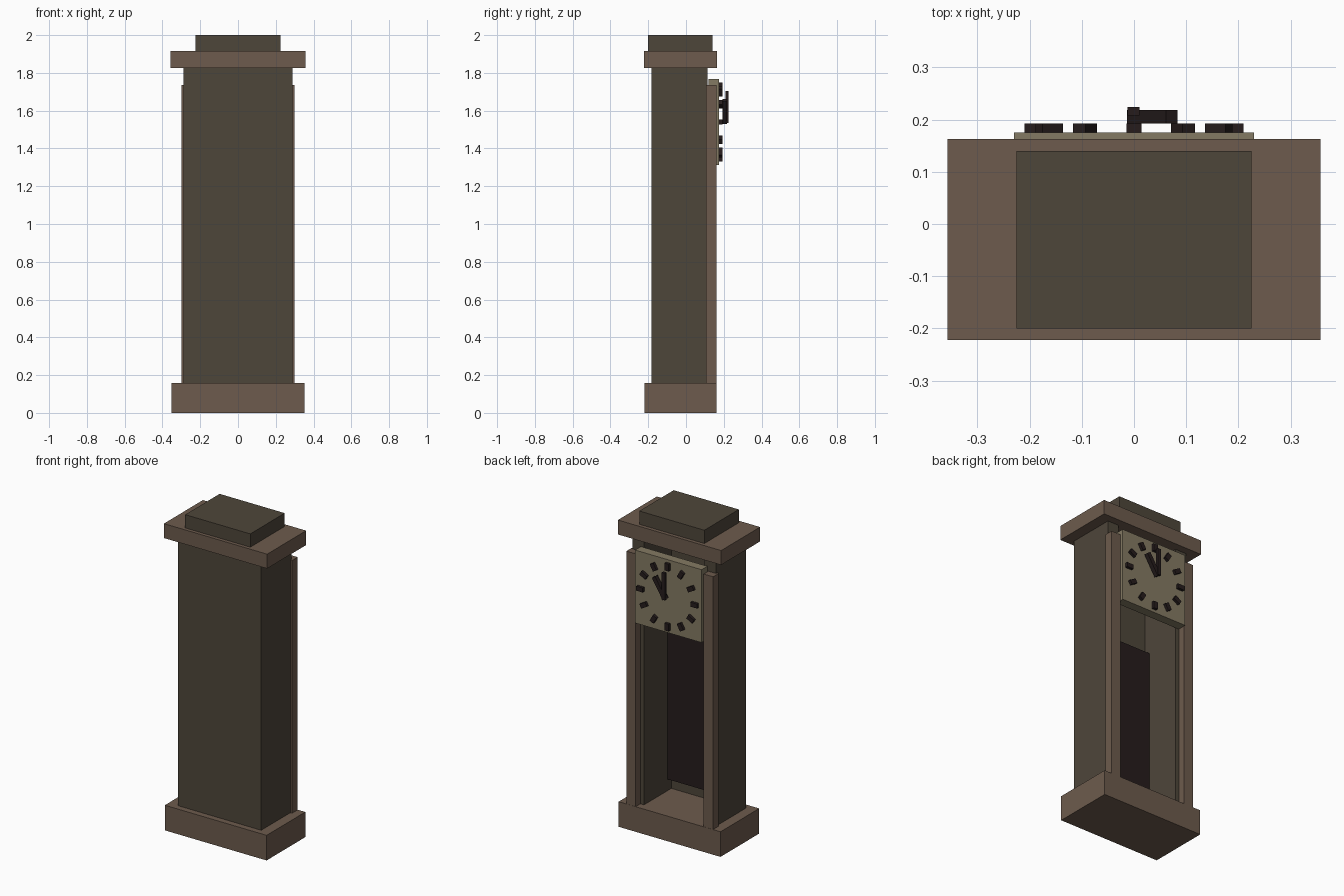
import bpy
from math import sin, cos, radians, pi
from mathutils import Matrix, Vector

old = bpy.data.objects.get("Cube")
if old:
    bpy.data.objects.remove(old, do_unlink=True)


def material(name, rgb):
    mat = bpy.data.materials.new(name)
    mat.use_nodes = True
    color = (*rgb, 1)
    mat.diffuse_color = color
    mat.node_tree.nodes["Principled BSDF"].inputs["Base Color"].default_value = color
    return mat


dark_wood = material("dark wood", (0.076, 0.061, 0.042))
light_wood = material("light wood", (0.153, 0.105, 0.074))
ivory = material("aged ivory", (0.231, 0.195, 0.125))
black = material("near black", (0.019, 0.012, 0.012))


def box(name, x, y, z, mat, turn=0.0, pivot=(0, 0, 0)):
    """Box from (min, max) ranges, turned about the y axis through a pivot."""
    bpy.ops.mesh.primitive_cube_add(size=1)
    obj = bpy.context.object
    obj.name = name
    size = Matrix.Diagonal((x[1] - x[0], y[1] - y[0], z[1] - z[0], 1))
    middle = Vector((sum(x) / 2, sum(y) / 2, sum(z) / 2))
    obj.data.transform(Matrix.Translation(middle) @ size)
    if turn:
        p = Vector(pivot)
        obj.data.transform(Matrix.Translation(p) @ Matrix.Rotation(turn, 4, "Y")
                           @ Matrix.Translation(-p))
    obj.data.materials.append(mat)
    return obj


# Plinth, cornice and cap
box("plinth", (-0.352, 0.352), (-0.22, 0.162), (0, 0.157), light_wood)
box("cornice", (-0.357, 0.357), (-0.222, 0.163), (1.827, 1.917), light_wood)
box("cap", (-0.225, 0.225), (-0.2, 0.14), (1.917, 2), dark_wood)

# Case, open on the dial side
BOTTOM, TOP = 0.157, 1.827
box("case_back", (-0.21, 0.21), (-0.182, -0.155), (BOTTOM, TOP), dark_wood)
for side, s in (("left", 1), ("right", -1)):
    box(side + "_case_wall", sorted((s * 0.21, s * 0.288)), (-0.182, 0.115),
        (BOTTOM, TOP), dark_wood)
    box(side + "_pillar", sorted((s * 0.235, s * 0.3)), (0.105, 0.161),
        (BOTTOM, 1.737), light_wood)
box("inner_panel", (-0.21, 0.21), (-0.155, -0.115), (0.23, 1.25), black)

# Dial with twelve hour marks
CENTRE = (0, 0, 1.54)
box("dial", (-0.23, 0.23), (0.118, 0.175), (1.312, 1.768), ivory)
for hour in range(12):
    box(f"hour_mark_{hour + 1}", (-0.014, 0.014), (0.17, 0.192),
        (CENTRE[2] + 0.165, CENTRE[2] + 0.21), black, (hour + 1) * pi / 6, CENTRE)

# Hands
box("hour_hand", (-0.013, 0.013), (0.192, 0.218), (1.535, 1.677), black,
    radians(32), CENTRE)
box("minute_hand", (-0.012, 0.011), (0.208, 0.224), (1.535, 1.705), black)
